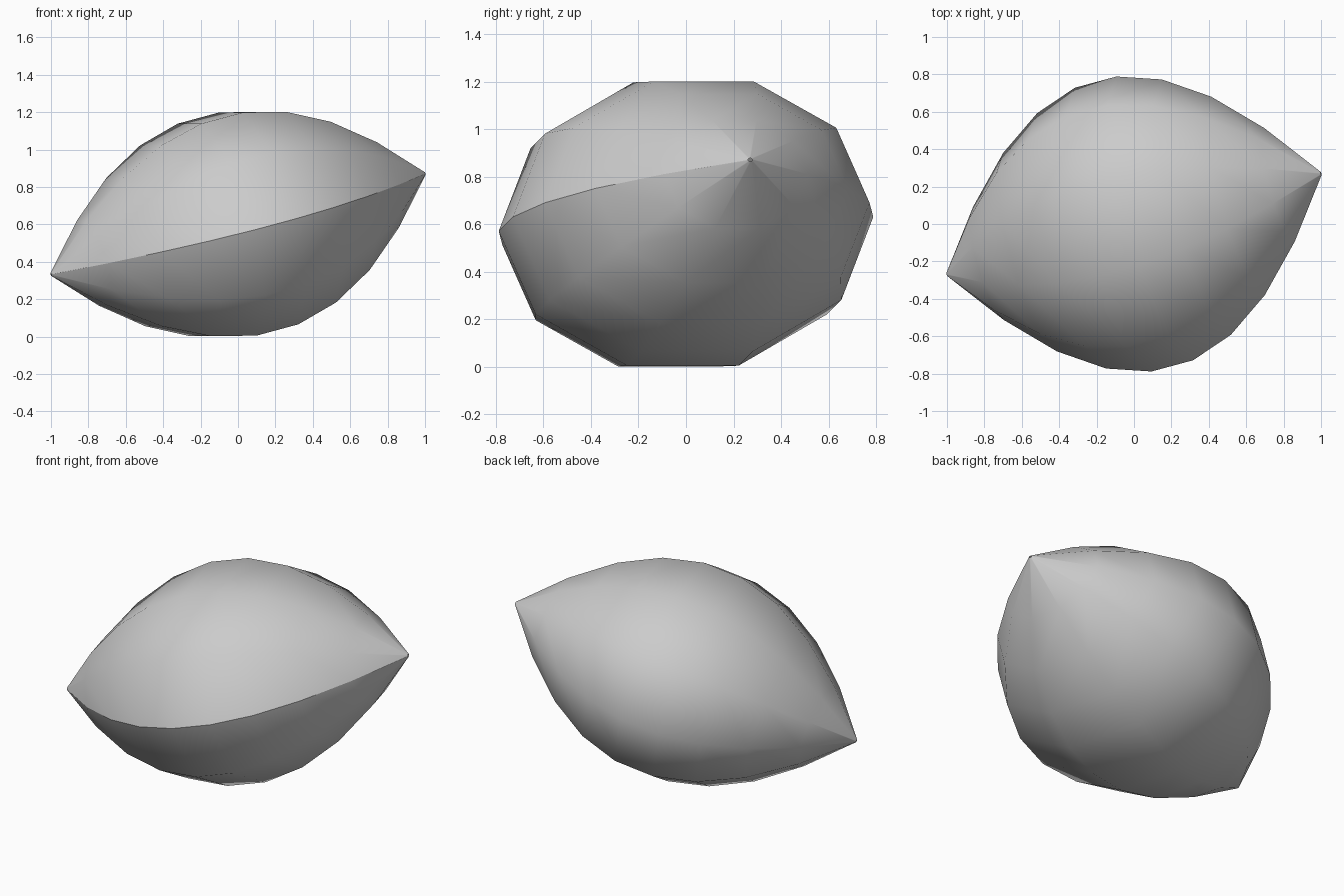
import bpy, bmesh, math
from mathutils import Vector

if "Cube" in bpy.data.objects:
    bpy.data.objects.remove(bpy.data.objects["Cube"])

SEGMENTS, SIDES = 9, 10
CENTRE = Vector((0, 0, 0.602))
AXIS = Vector((1, 0.27, 0.27))       # half length of the tilted axis


def across(y, z):
    """Vector at right angles to the axis with the given y and z."""
    return Vector((-0.27 * (y + z), y, z))


WIDE, TALL = across(0.768, 0.0), across(-0.018, 0.603)

# Parabolic spindle swept around the axis, with an open seam on the front side
bm = bmesh.new()
grid = []
for i in range(SEGMENTS + 1):
    s = -1 + 2 * i / SEGMENTS
    r = max(1 - s * s, 0.012)
    row = []
    for k in range(SIDES + 1):
        a = math.pi + 2 * math.pi * k / SIDES
        row.append(bm.verts.new(CENTRE + AXIS * s + (WIDE * math.cos(a) + TALL * math.sin(a)) * r))
    grid.append(row)
for lower, upper in zip(grid, grid[1:]):
    for k in range(SIDES):
        face = bm.faces.new((lower[k], lower[k + 1], upper[k + 1], upper[k]))
        face.smooth = True

mesh = bpy.data.meshes.new("spindle_body")
bm.to_mesh(mesh)
bm.free()
body = bpy.data.objects.new("spindle_body", mesh)
bpy.context.collection.objects.link(body)

# Plain grey
grey = bpy.data.materials.new("light_grey")
grey.diffuse_color = (0.6, 0.6, 0.6, 1)
grey.use_nodes = True
grey.node_tree.nodes["Principled BSDF"].inputs["Base Color"].default_value = grey.diffuse_color
mesh.materials.append(grey)
